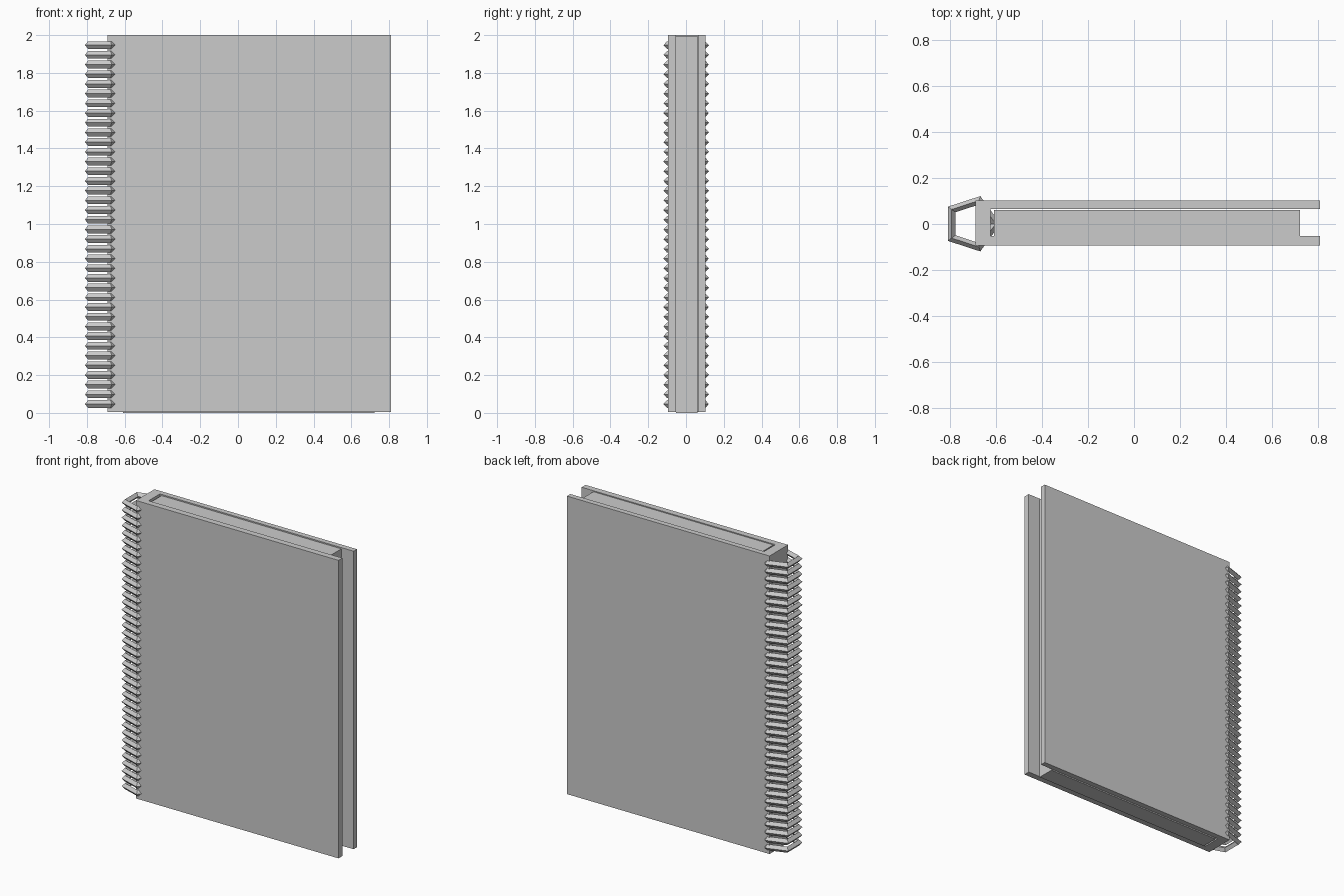
import bpy, bmesh

if "Cube" in bpy.data.objects:
    bpy.data.objects.remove(bpy.data.objects["Cube"])

H = 2.0


def prism(name, outline, z0, z1):
    """Extrude a flat xy outline from z0 up to z1."""
    bm = bmesh.new()
    face = bm.faces.new([bm.verts.new((x, y, z0)) for x, y in outline])
    top = bmesh.ops.extrude_face_region(bm, geom=[face])["geom"]
    bmesh.ops.translate(bm, vec=(0, 0, z1 - z0),
                        verts=[g for g in top if isinstance(g, bmesh.types.BMVert)])
    bmesh.ops.recalc_face_normals(bm, faces=bm.faces)
    mesh = bpy.data.meshes.new(name)
    bm.to_mesh(mesh)
    bm.free()
    obj = bpy.data.objects.new(name, mesh)
    bpy.context.collection.objects.link(obj)
    return obj


# C-shaped cover: back board, spine, front board
left, right, spine = -0.69, 0.81, -0.625
front, back, in_front, in_back = -0.094, 0.102, -0.053, 0.066
prism("cover", [(left, front), (right, front), (right, in_front), (spine, in_front),
                (spine, in_back), (right, in_back), (right, back), (left, back)],
      0.005, H)

# Page block, sitting slightly low in the cover
px0, px1, py0, py1 = -0.61, 0.722, -0.052, 0.062
prism("pages", [(px0, py0), (px1, py0), (px1, py1), (px0, py1)], 0.0, H - 0.006)

# Binding: five-sided rings stacked along the spine
count, z_first, z_last = 38, 0.047, 1.947
bpy.ops.mesh.primitive_torus_add(major_segments=5, minor_segments=4,
                                 major_radius=0.106, minor_radius=0.0205,
                                 location=(-0.708, 0.001, z_first))
rings = bpy.context.object
rings.name = "binding_rings"
array = rings.modifiers.new("stack", 'ARRAY')
array.count = count
array.use_relative_offset = False
array.use_constant_offset = True
array.constant_offset_displace = (0, 0, (z_last - z_first) / (count - 1))
